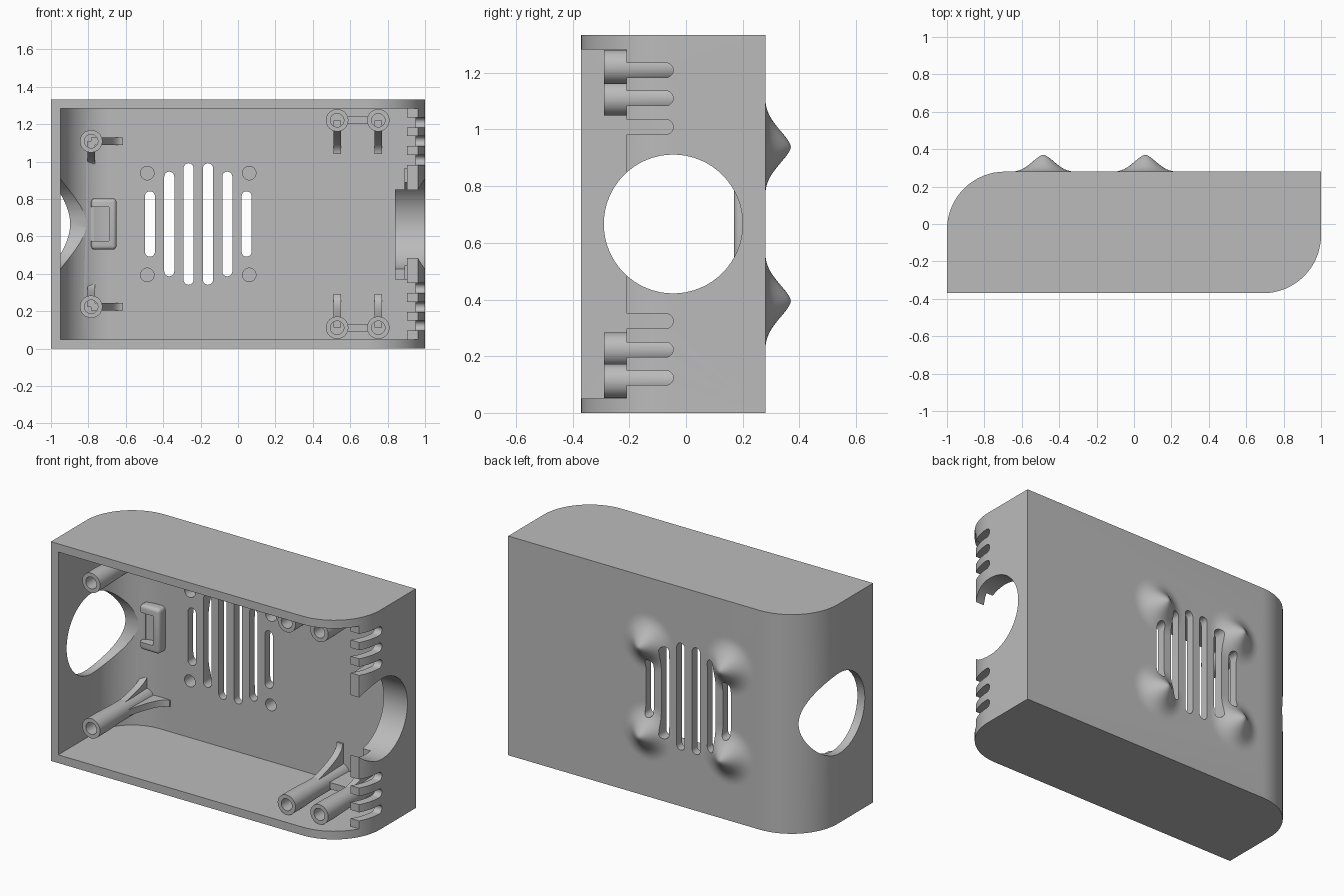
import bpy, bmesh
from math import sin, cos, pi, radians
from mathutils import Matrix, Vector

if "Cube" in bpy.data.objects:
    bpy.data.objects.remove(bpy.data.objects["Cube"])

H, WALL, BACK = 1.333, 0.05, 0.28
MID = H / 2

grey = bpy.data.materials.new("plain grey plastic")
grey.use_nodes = True
grey.diffuse_color = (0.5, 0.5, 0.5, 1)
grey.node_tree.nodes["Principled BSDF"].inputs["Base Color"].default_value = (0.5, 0.5, 0.5, 1)


def finish(name, bm):
    bmesh.ops.recalc_face_normals(bm, faces=bm.faces)
    mesh = bpy.data.meshes.new(name)
    bm.to_mesh(mesh)
    bm.free()
    mesh.materials.append(grey)
    obj = bpy.data.objects.new(name, mesh)
    bpy.context.collection.objects.link(obj)
    return obj


def arc(cx, cy, r, start, end, n=16):
    steps = [radians(start + (end - start) * i / n) for i in range(n + 1)]
    return [(cx + r * cos(a), cy + r * sin(a)) for a in steps]


def circle(cx, cy, r, n=48):
    return arc(cx, cy, r, 0, 360, n)[:-1]


def rect(a0, a1, b0, b1):
    return [(a0, b0), (a1, b0), (a1, b1), (a0, b1)]


def prism(name, outlines, axis, lo, hi):
    """Extrude closed outlines along one axis."""
    place = {"x": lambda a, b: (lo, a, b), "y": lambda a, b: (a, lo, b),
             "z": lambda a, b: (a, b, lo)}[axis]
    shift = Vector([(hi - lo) * (axis == k) for k in "xyz"])
    bm = bmesh.new()
    for pts in outlines:
        face = bm.faces.new([bm.verts.new(place(*p)) for p in pts])
        ext = bmesh.ops.extrude_face_region(bm, geom=[face])["geom"]
        bmesh.ops.translate(bm, vec=shift, verts=[v for v in ext if isinstance(v, bmesh.types.BMVert)])
    return finish(name, bm)


def lathe(name, profile, spots):
    """Turn an (r, y) profile round the y axis at each (x, z) spot."""
    bm = bmesh.new()
    for x, z in spots:
        vs = [bm.verts.new((x + r, y, z)) for r, y in profile]
        es = [bm.edges.new(p) for p in zip(vs, vs[1:])]
        bmesh.ops.spin(bm, geom=vs + es, cent=(x, 0, z), axis=(0, 1, 0), angle=2 * pi, steps=40)
    bmesh.ops.remove_doubles(bm, verts=bm.verts, dist=0.0005)
    return finish(name, bm)


def boolean(obj, tool, op="DIFFERENCE"):
    tool.hide_render = True
    mod = obj.modifiers.new("cut", "BOOLEAN")
    mod.operation, mod.solver, mod.object = op, "EXACT", tool
    bpy.context.view_layer.objects.active = obj
    bpy.ops.object.modifier_apply(modifier=mod.name)
    bpy.data.objects.remove(tool)


# Case: block with two rounded upright corners
outer = ([(-1, -0.37)] + arc(0.69, -0.06, 0.31, -90, 0)
         + [(1, BACK)] + arc(-0.69, -0.03, 0.31, 90, 180))
case = prism("case_shell", [outer], "z", 0, H)

# Bell-shaped bumps on the back
bump_spots = [(x, z) for x in (-0.485, 0.06) for z in (MID - 0.272, MID + 0.272)]
bell = [(0.18 * i / 20, BACK + 0.09 * (0.5 + 0.5 * cos(pi * (i / 20) ** 0.8)) ** 1.25)
        for i in range(21)]
boolean(case, lathe("bumps", bell + [(0.18, 0.255), (0, 0.255)], bump_spots), "UNION")

# Hollow, open at the front and the front right corner
cavity = ([(-0.95, -0.5), (1.2, -0.5), (1.2, -0.21)] + arc(0.69, -0.06, 0.26, -35, 0)
          + [(0.95, 0.23)] + arc(-0.69, -0.03, 0.26, 90, 180))
boolean(case, prism("cavity", [cavity], "z", WALL, H - WALL))

# Round side openings
side_hole = [circle(-0.045, MID, 0.245, 64)]
boolean(case, prism("side_holes", side_hole, "x", -1.2, 1.2))

# Vent slots in the back
slots = []
for i, half in enumerate((0.175, 0.28, 0.325, 0.325, 0.28, 0.175)):
    x, r = -0.471 + 0.1035 * i, 0.027
    slots.append(arc(x, MID + half - r, r, 0, 180, 10) + arc(x, MID - half + r, r, 180, 360, 10))
boolean(case, prism("vents", slots, "y", 0.1, 0.5))

# Blind holes inside the bumps
boolean(case, prism("pockets", [circle(x, z, 0.036, 32) for x, z in bump_spots], "y", 0.15, 0.33))

# Comb slots in the right wall
comb = []
for z in (0.124, 0.223, 0.324):
    for zz in (z, H - z):
        comb.append([(-0.4, zz - 0.026)] + arc(-0.071, zz, 0.026, -90, 90, 10) + [(-0.4, zz + 0.026)])
boolean(case, prism("comb_slots", comb, "x", 0.8, 1.2))

# Holder plates round the right opening
for name, x0, x1, z1, y0 in (("holder_plate", 0.89, 0.953, 0.965, -0.15),
                             ("holder_lip", 0.84, 0.892, 0.85, 0.0)):
    plate = prism(name, [rect(y0, 0.24, 0.37, z1)], "x", x0, x1)
    boolean(plate, prism("plate_hole", side_hole, "x", 0.7, 1.2))

# Hollow screw posts
left_posts = [(-0.785, z) for z in (0.224, H - 0.224)]
right_posts = [(x, z) for x in (0.53, 0.75) for z in (0.112, H - 0.112)]
post = [(0, 0), (0.036, 0), (0.036, -0.29), (0.06, -0.29), (0.06, -0.19),
        (0.055, -0.06), (0.055, 0.08), (0.06, 0.232), (0, 0.232)]
lathe("left_screw_posts", post, left_posts)
lathe("right_screw_posts", post, right_posts)


# Curved fins bracing the posts
def fin(name, x, z, angle, length):
    sweep = [(0.04 + (length - 0.04) * t / 10, 0.22 - 0.28 * (1 - t / 10) ** 2.2) for t in range(11)]
    obj = prism(name, [sweep + [(length, 0.235), (0.0, 0.235), (0.0, -0.06)]], "z", -0.02, 0.02)
    turn = Matrix.Rotation(angle, 4, "Y")
    obj.data.transform(Matrix.Translation((x, 0, z)) @ turn)


for x, z in left_posts + right_posts:
    inward = -pi / 2 if z < MID else pi / 2
    left = x < 0
    fin("upright_fin", x, z, inward, 0.135 if left else 0.18)
    if left:
        fin("side_fin", x, z, 0, 0.17)

# Ribs joining the right posts
for z in (0.112, H - 0.112):
    prism("post_rib", [rect(0.53, 0.75, z - 0.02, z + 0.02)], "y", 0.05, 0.235)


# Strap loop on the back wall
def rounded(name, a, b, y0, y1, soft):
    obj = prism(name, [rect(*a, *b)], "y", y0, y1)
    mod = obj.modifiers.new("soft", "BEVEL")
    mod.width, mod.segments = soft, 4
    bpy.context.view_layer.objects.active = obj
    bpy.ops.object.modifier_apply(modifier=mod.name)
    return obj


loop = rounded("strap_loop", (-0.785, -0.65), (MID - 0.137, MID + 0.137), 0.17, 0.25, 0.02)
boolean(loop, prism("loop_gap", [rect(-0.77, -0.69, MID - 0.09, MID + 0.09)], "y", 0.1, 0.3))
boolean(loop, prism("loop_side_gap", [rect(-0.82, -0.75, MID - 0.09, MID + 0.09)], "y", 0.1, 0.21))

# Smooth shading with crisp edges
for obj in bpy.context.scene.objects:
    obj.select_set(obj.type == "MESH")
bpy.context.view_layer.objects.active = case
bpy.ops.object.shade_smooth_by_angle(angle=radians(30))
